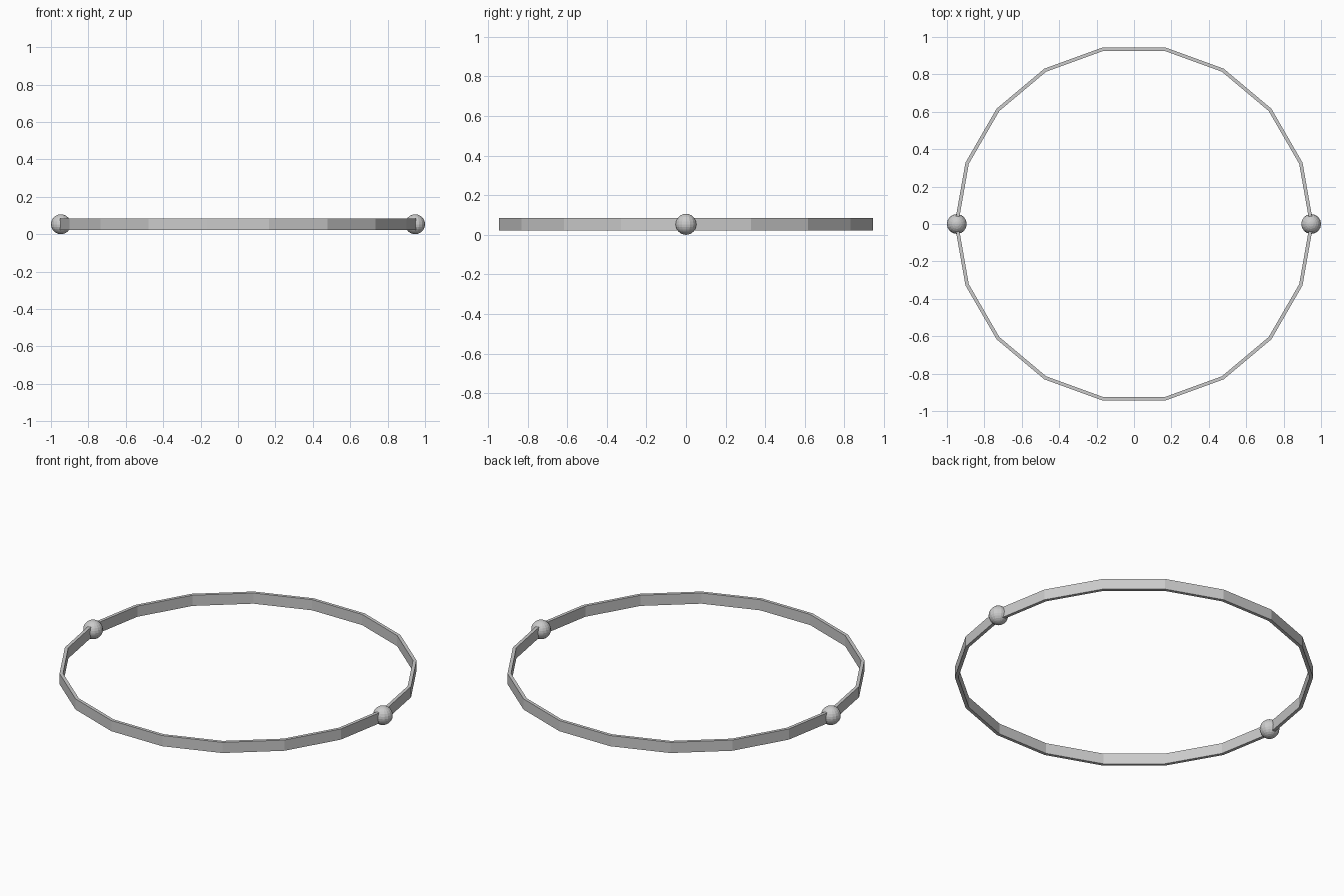
import bpy, bmesh, math

if "Cube" in bpy.data.objects:
    bpy.data.objects.remove(bpy.data.objects["Cube"])

SIDES = 18
R_OUT, R_IN = 0.959, 0.94
MID_Z, HALF_H = 0.053, 0.0315
BEAD_R = 0.053


def add_mesh(name, bm):
    bmesh.ops.recalc_face_normals(bm, faces=bm.faces)
    mesh = bpy.data.meshes.new(name)
    bm.to_mesh(mesh)
    bm.free()
    obj = bpy.data.objects.new(name, mesh)
    bpy.context.collection.objects.link(obj)
    return obj


# Flat-faced hoop: a rectangular section swept round 18 corners
bm = bmesh.new()
section = [(R_OUT, -HALF_H), (R_OUT, HALF_H), (R_IN, HALF_H), (R_IN, -HALF_H)]
rings = []
for i in range(SIDES):
    a = 2 * math.pi * i / SIDES
    rings.append([bm.verts.new((r * math.cos(a), r * math.sin(a), MID_Z + z))
                  for r, z in section])
for i in range(SIDES):
    p, q = rings[i], rings[(i + 1) % SIDES]
    for j in range(4):
        k = (j + 1) % 4
        bm.faces.new((p[j], q[j], q[k], p[k]))
add_mesh("hoop", bm)

# Round beads on the left and right corners
for name, side in (("left_bead", -1), ("right_bead", 1)):
    bm = bmesh.new()
    bmesh.ops.create_uvsphere(bm, u_segments=16, v_segments=12, radius=BEAD_R)
    bead = add_mesh(name, bm)
    bead.location = (side * (1 - BEAD_R), 0, MID_Z)
